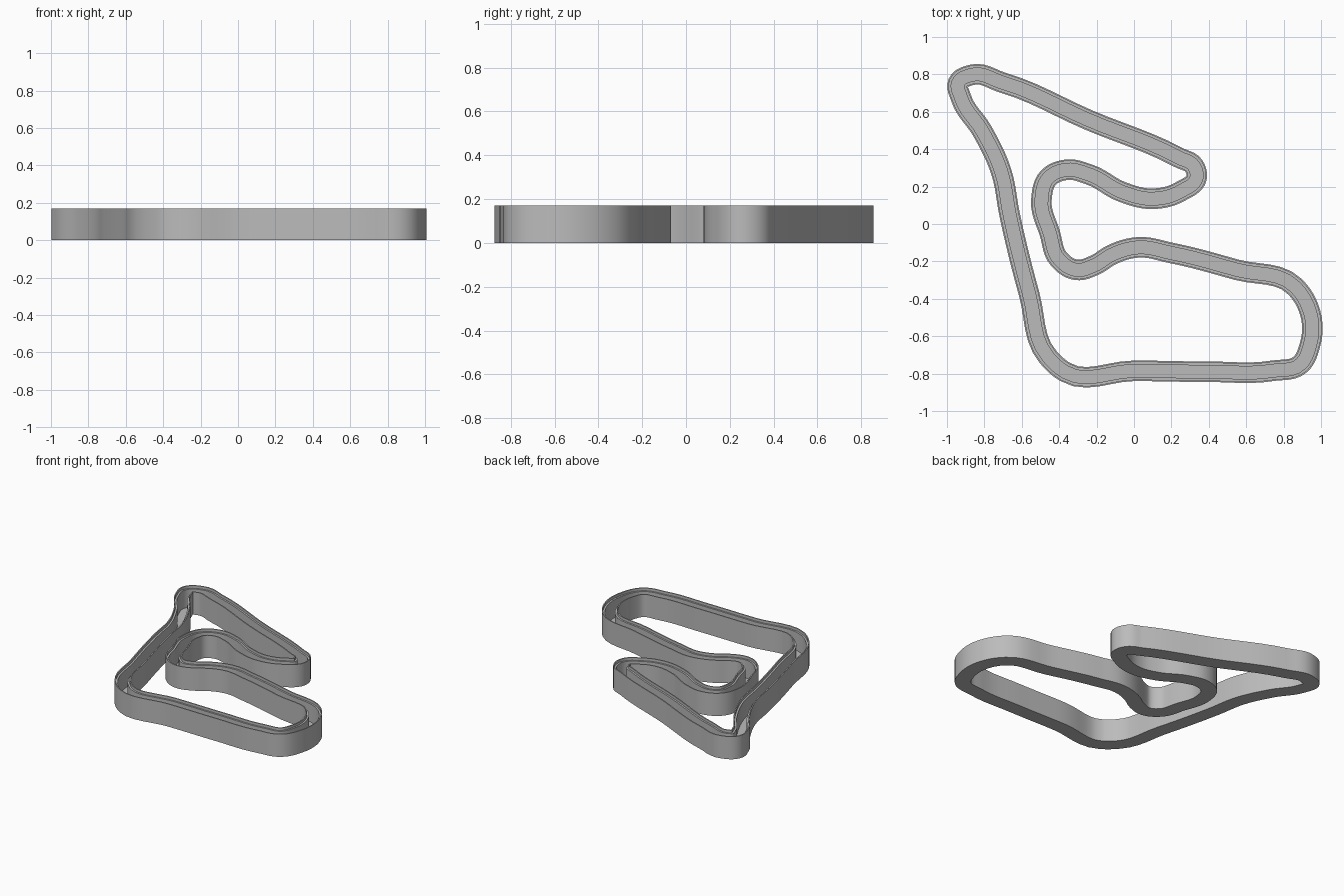
import bpy, bmesh
from mathutils import Vector
from mathutils.geometry import interpolate_bezier

cube = bpy.data.objects.get("Cube")
if cube:
    bpy.data.objects.remove(cube)

grey = bpy.data.materials.new("mid grey")
grey.use_nodes = True
grey.diffuse_color = (0.5, 0.5, 0.5, 1)
grey.node_tree.nodes["Principled BSDF"].inputs["Base Color"].default_value = (0.5, 0.5, 0.5, 1)

HALF, LIP, WALL = 0.055, 0.008, 0.021      # half width, thin lip, full wall
TOP, LEDGE, FLOOR = 0.17, 0.15, 0.015

# Centre line of the circuit, counter-clockwise from the front left corner
path = [Vector(p) for p in [
    (-.37, -.79), (0, -.785), (.4, -.79), (.74, -.785), (.89, -.75), (.94, -.65),
    (.93, -.44), (.86, -.335), (.55, -.245), (.2, -.155), (.02, -.125), (-.12, -.165),
    (-.21, -.22), (-.31, -.245), (-.4, -.19), (-.45, -.05), (-.495, .13),
    (-.455, .25), (-.36, .29), (-.24, .265), (-.06, .17), (.1, .135), (.25, .175),
    (.335, .25), (.32, .31), (.24, .355), (-.24, .555), (-.7, .755), (-.87, .797),
    (-.94, .755), (-.925, .675), (-.81, .495), (-.71, .28), (-.665, .05),
    (-.56, -.377), (-.46, -.71)]]


def smooth_loop(points, steps):
    """Closed curve through the points, with handles scaled to each span."""
    n, out = len(points), []

    def tangent(i):
        a, b, c = points[i - 1], points[i], points[(i + 1) % n]
        d0, d1 = (b - a).length, (c - b).length
        return ((b - a) / d0 * d1 + (c - b) / d1 * d0).normalized()

    for i in range(n):
        p, q = points[i], points[(i + 1) % n]
        reach = (q - p).length * 0.36
        out += interpolate_bezier(p, p + tangent(i) * reach,
                                  q - tangent((i + 1) % n) * reach, q, steps + 1)[:-1]
    return [v.to_2d() for v in out]


# Channel cross-section: solid base, two walls, each with a stepped lip
side = [(HALF, 0), (HALF, TOP), (HALF - LIP, TOP), (HALF - LIP, LEDGE),
        (HALF - WALL, LEDGE), (HALF - WALL, FLOOR)]
section = side + [(-u, z) for u, z in reversed(side)]

# Sweep the section around the loop
line = smooth_loop(path, 6)
bm = bmesh.new()
rings = []
for i, p in enumerate(line):
    t = (line[(i + 1) % len(line)] - line[i - 1]).normalized()
    out = Vector((t.y, -t.x))
    rings.append([bm.verts.new((*(p + out * u), z)) for u, z in section])
for i, ring in enumerate(rings):
    nxt = rings[(i + 1) % len(rings)]
    for j in range(len(section)):
        k = (j + 1) % len(section)
        bm.faces.new((ring[j], nxt[j], nxt[k], ring[k]))
bmesh.ops.recalc_face_normals(bm, faces=bm.faces)

mesh = bpy.data.meshes.new("circuit_channel")
bm.to_mesh(mesh)
bm.free()
mesh.materials.append(grey)
channel = bpy.data.objects.new("circuit_channel", mesh)
bpy.context.collection.objects.link(channel)
bpy.context.view_layer.objects.active = channel
channel.select_set(True)
bpy.ops.object.shade_smooth_by_angle(angle=0.6)
